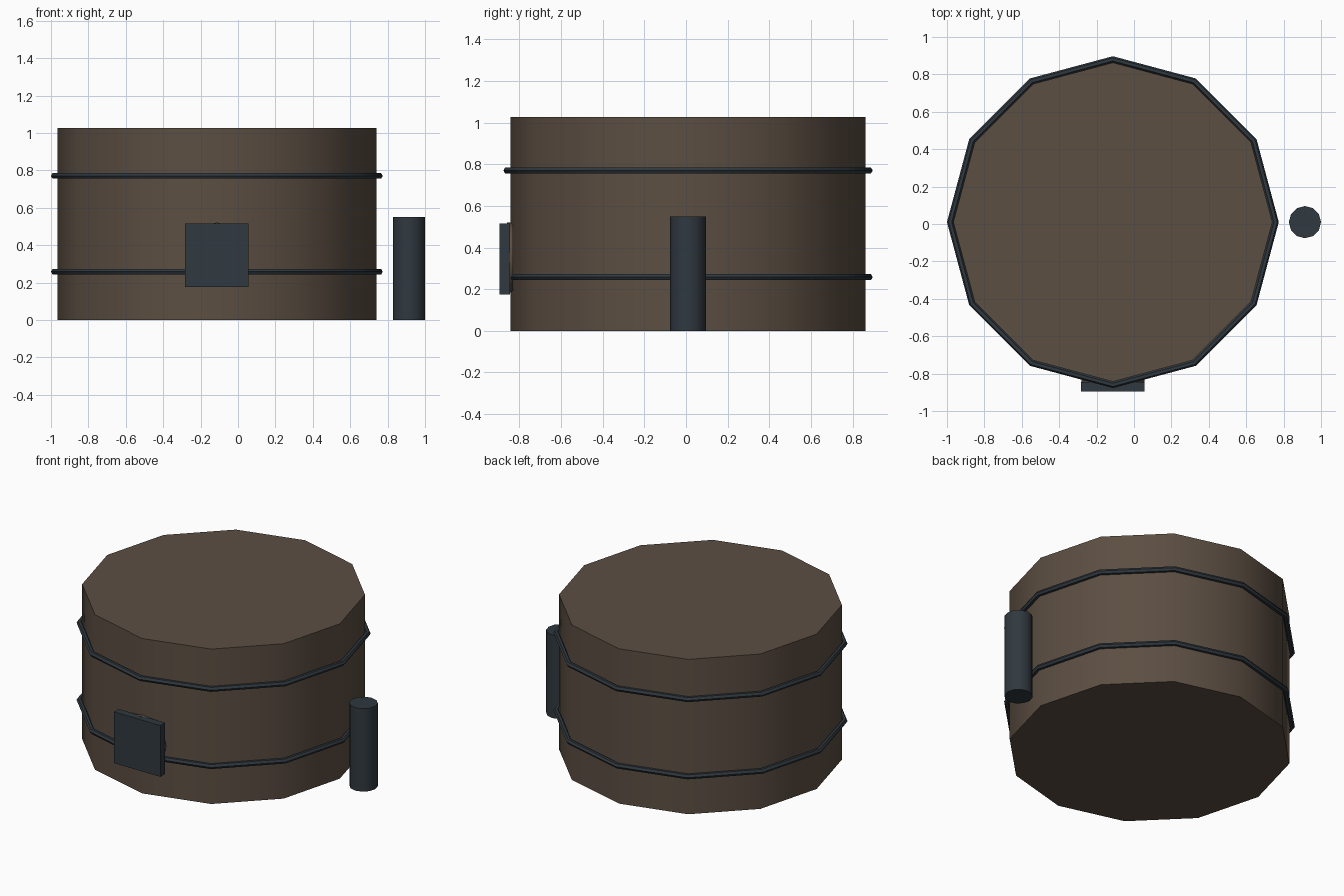
import bpy
import math

if "Cube" in bpy.data.objects:
    bpy.data.objects.remove(bpy.data.objects["Cube"], do_unlink=True)


def material(name, rgb):
    m = bpy.data.materials.new(name)
    m.use_nodes = True
    m.diffuse_color = (*rgb, 1)
    bsdf = next(n for n in m.node_tree.nodes if n.type == "BSDF_PRINCIPLED")
    bsdf.inputs["Base Color"].default_value = (*rgb, 1)
    return m


brown = material("weathered brown", (0.107, 0.077, 0.055))
steel = material("dark steel", (0.029, 0.040, 0.050))

SIDES = 12
TANK_X, TANK_Y = -0.113, 0.01
TANK_R, TANK_H = 0.853, 1.027


def finish(name, mat, smooth=True):
    ob = bpy.context.object
    ob.name = name
    ob.data.materials.append(mat)
    if smooth:
        bpy.ops.object.shade_smooth_by_angle(angle=math.radians(40))
    return ob


def cylinder(name, mat, radius, depth, location, rotation=(0, 0, 0)):
    bpy.ops.mesh.primitive_cylinder_add(vertices=SIDES, radius=radius, depth=depth,
                                        location=location, rotation=rotation)
    return finish(name, mat)


# Main drum
cylinder("tank_body", brown, TANK_R, TANK_H, (TANK_X, TANK_Y, TANK_H / 2))

# Two hoops around the drum
for name, z in (("lower_hoop", 0.258), ("upper_hoop", 0.77)):
    bpy.ops.mesh.primitive_torus_add(major_segments=SIDES, minor_segments=6,
                                     major_radius=TANK_R + 0.017, minor_radius=0.017,
                                     location=(TANK_X, TANK_Y, z))
    finish(name, steel)

# Hatch plate on the front, with a round boss behind it
bpy.ops.mesh.primitive_cube_add(size=1, location=(TANK_X, -0.87, 0.345))
bpy.context.object.scale = (0.34, 0.05, 0.34)
finish("hatch_plate", steel, smooth=False)
cylinder("hatch_boss", brown, 0.169, 0.03, (TANK_X, -0.845, 0.352),
         (math.radians(90), 0, 0))

# Standing pipe beside the drum
cylinder("side_pipe", steel, 0.086, 0.55, (0.914, TANK_Y, 0.275))
